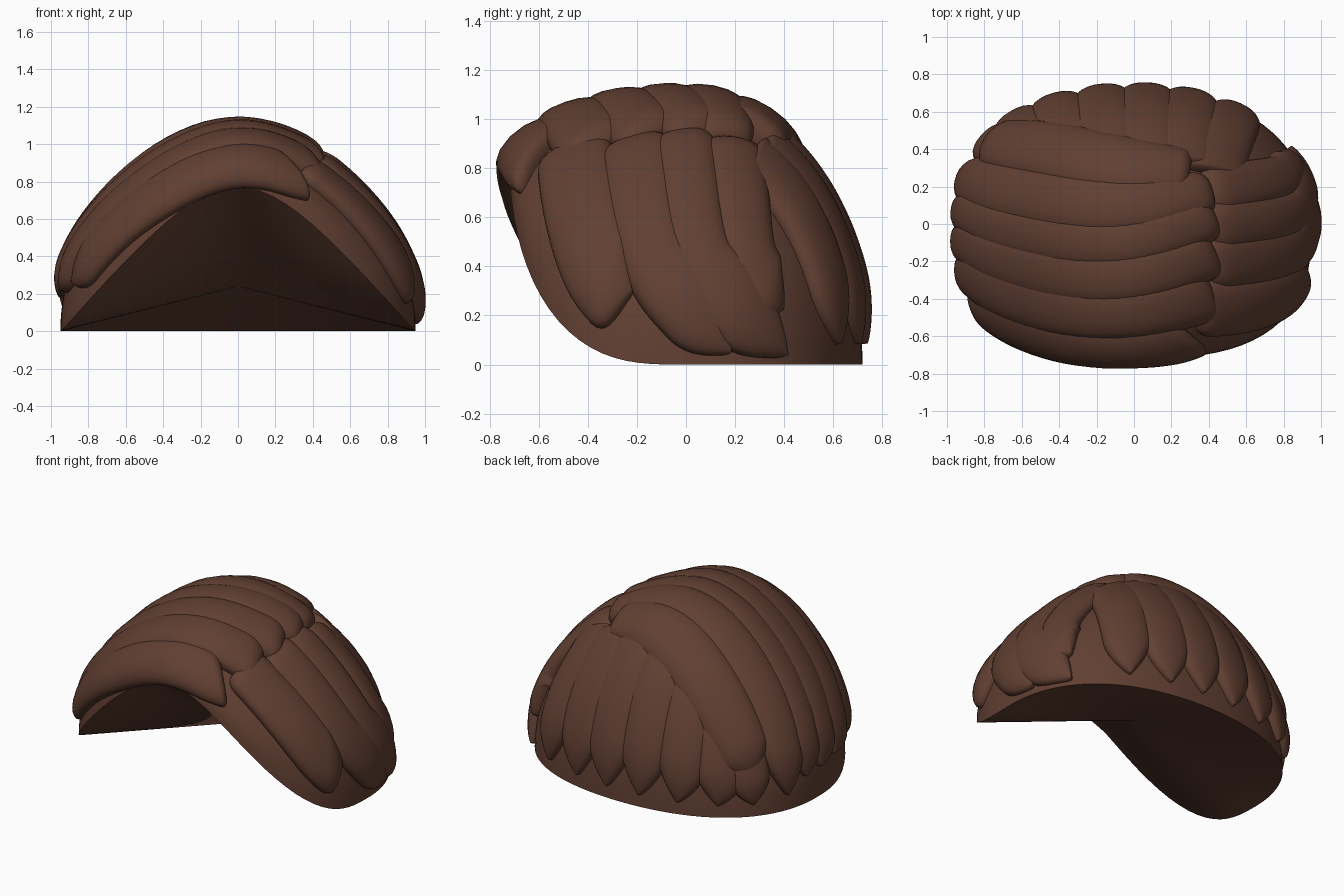
import bpy, math
from mathutils import Vector

if "Cube" in bpy.data.objects:
    bpy.data.objects.remove(bpy.data.objects["Cube"])

RX, RY, TOP, PEAK = 0.95, 0.72, 1.06, 0.77

mat = bpy.data.materials.new("brown_hair")
mat.diffuse_color = (0.12, 0.05, 0.032, 1)
mat.use_nodes = True
mat.node_tree.nodes["Principled BSDF"].inputs["Base Color"].default_value = mat.diffuse_color


def surf(a, b):
    """Point of the scalp dome; (0,0) is the crown, radius 1 is the rim, -b is front."""
    rho = max(math.hypot(a, b), 1e-6)
    s, c = math.sin(rho * math.pi / 2), math.cos(rho * math.pi / 2)
    ca, cb = a / rho, b / rho
    rim = PEAK * max(0, -cb) ** 3.5
    bulge = 1 + (0.1 if b < 0 else 0.035) * (2 * ca * cb) ** 2 * s * s   # squarer corners
    z = rim + (TOP - rim) * c - 0.06 * (math.sin(rho * math.pi) * ca) ** 2
    return Vector((RX * s * ca * bulge, RY * s * cb * bulge, z))


def normal(a, b, e=0.02):
    n = (surf(a + e, b) - surf(a - e, b)).cross(surf(a, b + e) - surf(a, b - e))
    return n.normalized()


def make(name, verts, faces):
    me = bpy.data.meshes.new(name)
    me.from_pydata(verts, [], faces)
    me.materials.append(mat)
    ob = bpy.data.objects.new(name, me)
    bpy.context.collection.objects.link(ob)
    bpy.context.view_layer.objects.active = ob
    ob.select_set(True)
    bpy.ops.object.shade_smooth_by_angle(angle=math.radians(40))
    ob.select_set(False)
    return ob


def catmull(pts, t):
    n = len(pts) - 1
    i = min(int(t * n), n - 1)
    f = t * n - i
    p1, p2 = pts[i], pts[i + 1]
    p0 = pts[i - 1] if i > 0 else p1 * 2 - p2
    p3 = pts[i + 2] if i + 2 <= n else p2 * 2 - p1
    return 0.5 * (2 * p1 + (p2 - p0) * f + (2 * p0 - 5 * p1 + 4 * p2 - p3) * f * f
                  + (3 * p1 - p0 - 3 * p2 + p3) * f ** 3)


def lock(name, path, widths, height=0.075, tip=0.3, steps=44, sides=24):
    """Flattened strand lying on the dome: blunt root, pointed tip."""
    pts = [Vector(p) for p in path]
    ws = [Vector((w, 0)) for w in widths]
    verts, faces = [], []
    for i in range(steps + 1):
        t = 0.5 - 0.5 * math.cos(math.pi * i / steps)
        c = catmull(pts, t)
        d = (catmull(pts, min(t + .01, 1)) - catmull(pts, max(t - .01, 0))).normalized()
        root = math.sqrt(max(0, 1 - max(0, 1 - t / .06) ** 2))
        end = min(1, (1 - t) / tip)
        taper = math.sin(end * math.pi / 2) ** 0.8
        w = catmull(ws, t).x * (0.6 + 0.4 * root) * taper + 0.002
        h = height * (0.25 + 0.75 * root) * (0.35 + 0.65 * taper) if 0 < i < steps else 0.01
        for k in range(sides):
            th = 2 * math.pi * k / sides
            u, v = math.cos(th), math.sin(th)
            u = math.copysign(abs(u) ** 0.8, u)
            v = math.copysign(abs(v) ** 0.8, v) * (1 if v > 0 else 0.5)
            a, b = c.x - d.y * u * w, c.y + d.x * u * w
            verts.append(surf(a, b) + normal(a, b) * v * h)
    for i in range(steps):
        for k in range(sides):
            k2 = (k + 1) % sides
            o = i * sides
            faces.append((o + k, o + sides + k, o + sides + k2, o + k2))
    faces.append(tuple(range(sides)))
    faces.append(tuple(reversed(range(steps * sides, (steps + 1) * sides))))
    return make(name, verts, faces)


# scalp cap: dome closed underneath by a fan to a raised centre point
N, R = 96, 20
verts, faces = [surf(0, 0), Vector((0, 0.0, 0.24))], []
for j in range(1, R + 1):
    for i in range(N):
        ph = 2 * math.pi * i / N
        verts.append(surf(j / R * math.sin(ph), -j / R * math.cos(ph)))
for i in range(N):
    i2 = (i + 1) % N
    faces.append((0, 2 + i, 2 + i2))
    for j in range(R - 1):
        o = 2 + j * N
        faces.append((o + i, o + N + i, o + N + i2, o + i2))
    o = 2 + (R - 1) * N
    faces.append((o + i, 1, o + i2))
make("scalp_cap", verts, faces)

# locks falling down the back
for i, (a0, b0, ang) in enumerate([(.3, .24, 34), (.19, .28, 18), (.05, .3, 4), (-.11, .3, -10),
                                   (-.28, .33, -25), (-.45, .4, -40), (-.5, .42, -54)]):
    s, c = math.sin(math.radians(ang)), math.cos(math.radians(ang))
    lock(f"back_lock_{i + 1}", [(a0, b0), (.5 * a0 + .36 * s, .5 * b0 + .36 * c), (.95 * s, .95 * c)],
         [.12, .125, .135], .068, .2)

# locks swept from the parting down the right side
lock("right_lock_4", [(.27, .16), (.6, .25), (.7, .34), (.73, .46)], [.12, .12, .12, .1], .07)
lock("right_lock_3", [(.27, -.02), (.66, .05), (.79, .2), (.82, .53)], [.12, .13, .14, .14], .075, .35)
lock("right_lock_2", [(.27, -.19), (.65, -.15), (.81, -.02), (.94, .24)], [.13, .14, .14, .14], .075, .35)
lock("right_lock_1", [(.24, -.45), (.56, -.41), (.69, -.36), (.78, -.25)], [.17, .17, .16, .14], .07, .3)

# locks swept from the parting over the crown to the left side
lock("crown_lock_6", [(.2, .24), (-.07, .28), (-.41, .39), (-.69, .48)], [.11, .15, .16, .15], .095, .15)
lock("crown_lock_5", [(.28, .15), (-.07, .08), (-.5, .16), (-.88, .32)], [.1, .14, .15, .14], .09, .15)
lock("crown_lock_4", [(.29, .04), (-.07, -.09), (-.5, -.02), (-.88, .13)], [.11, .12, .13, .13], .09, .13)
lock("crown_lock_3", [(.29, -.13), (-.07, -.26), (-.5, -.18), (-.88, -.05)], [.12, .14, .14, .13], .09, .13)
lock("crown_lock_2", [(.29, -.34), (-.07, -.46), (-.48, -.36), (-.84, -.23)], [.15, .17, .16, .13], .085, .13)
lock("crown_lock_1", [(.24, -.61), (.08, -.72), (-.12, -.76), (-.44, -.6), (-.76, -.43)],
     [.17, .24, .25, .19, .14], .072, .12)
